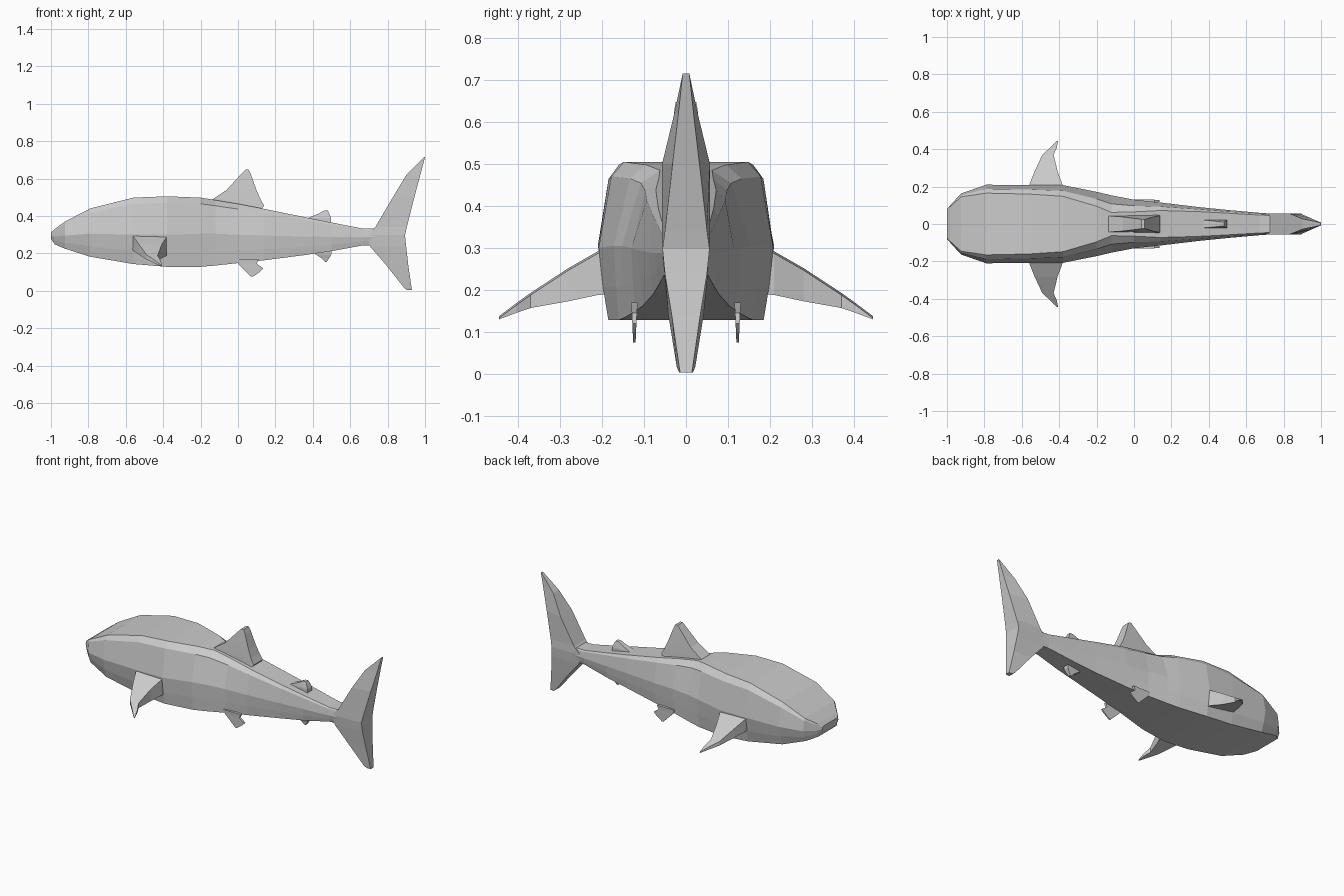
import bpy, bmesh


def loft(name, rings):
    """Skin a list of equal-length point rings and cap both ends."""
    bm = bmesh.new()
    loops = [[bm.verts.new(p) for p in r] for r in rings]
    n = len(loops[0])
    for a, b in zip(loops, loops[1:]):
        for i in range(n):
            j = (i + 1) % n
            bm.faces.new((a[i], a[j], b[j], b[i]))
    bm.faces.new(loops[0])
    bm.faces.new(loops[-1])
    bmesh.ops.recalc_face_normals(bm, faces=bm.faces)
    mesh = bpy.data.meshes.new(name)
    bm.to_mesh(mesh)
    bm.free()
    obj = bpy.data.objects.new(name, mesh)
    bpy.context.collection.objects.link(obj)
    return obj


def upright_fin(name, levels, y=0):
    """Fin stacked in z: (z, x_front, x_back, half_front, half_back)."""
    return loft(name, [[(x0, y - w0, z), (x1, y - w1, z), (x1, y + w1, z), (x0, y + w0, z)]
                       for z, x0, x1, w0, w1 in levels])


# Body: x, top z, bottom z, widest z, half widths at top, middle, bottom
stations = [
    (-1.00, 0.312, 0.278, 0.295, 0.070, 0.080, 0.065),
    (-0.98, 0.330, 0.248, 0.290, 0.095, 0.103, 0.090),
    (-0.925, 0.370, 0.225, 0.295, 0.145, 0.163, 0.140),
    (-0.79, 0.440, 0.182, 0.305, 0.165, 0.210, 0.175),
    (-0.56, 0.498, 0.143, 0.300, 0.160, 0.209, 0.185),
    (-0.38, 0.505, 0.128, 0.300, 0.148, 0.208, 0.185),
    (-0.20, 0.498, 0.128, 0.305, 0.095, 0.172, 0.160),
    (-0.12, 0.485, 0.135, 0.305, 0.062, 0.153, 0.145),
    (0.00, 0.465, 0.148, 0.300, 0.065, 0.130, 0.122),
    (0.14, 0.438, 0.163, 0.295, 0.072, 0.115, 0.102),
    (0.35, 0.395, 0.190, 0.290, 0.066, 0.090, 0.078),
    (0.50, 0.365, 0.212, 0.288, 0.058, 0.075, 0.065),
    (0.67, 0.332, 0.243, 0.288, 0.048, 0.060, 0.048),
    (0.74, 0.332, 0.243, 0.288, 0.045, 0.055, 0.045),
]
rings = []
for x, zt, zb, zm, wt, wm, wb in stations:
    half = [(wt, zt),
            (wt + (wm - wt) * 0.5, zt - (zt - zm) * 0.17),
            (wm, zm),
            (wm - (wm - wb) * 0.45, zm - (zm - zb) * 0.55),
            (wb, zb)]
    rings.append([(x, y, z) for y, z in half] + [(x, -y, z) for y, z in reversed(half)])
loft("body", rings)

# Tail fin
upright_fin("tail_fin", [
    (0.003, 0.905, 0.930, 0.016, 0.014),
    (0.016, 0.888, 0.928, 0.022, 0.016),
    (0.140, 0.790, 0.910, 0.042, 0.034),
    (0.238, 0.705, 0.899, 0.052, 0.050),
    (0.298, 0.695, 0.893, 0.056, 0.056),
    (0.342, 0.735, 0.903, 0.057, 0.050),
    (0.500, 0.828, 0.943, 0.057, 0.032),
    (0.620, 0.900, 0.975, 0.028, 0.018),
    (0.715, 0.996, 1.000, 0.008, 0.008)])

# Dorsal fins
upright_fin("dorsal_fin", [
    (0.430, -0.17, 0.12, 0.045, 0.050),
    (0.455, -0.16, 0.140, 0.045, 0.045),
    (0.490, -0.135, 0.120, 0.043, 0.042),
    (0.540, -0.060, 0.098, 0.038, 0.037),
    (0.625, 0.018, 0.068, 0.028, 0.028),
    (0.648, 0.040, 0.057, 0.025, 0.025)])
upright_fin("second_dorsal_fin", [
    (0.350, 0.350, 0.495, 0.020, 0.022),
    (0.390, 0.375, 0.497, 0.020, 0.022),
    (0.412, 0.430, 0.488, 0.016, 0.016),
    (0.428, 0.460, 0.480, 0.012, 0.012)])

# Anal fin
upright_fin("anal_fin", [
    (0.225, 0.385, 0.500, 0.020, 0.020),
    (0.195, 0.415, 0.500, 0.018, 0.018),
    (0.175, 0.445, 0.488, 0.012, 0.012),
    (0.155, 0.465, 0.475, 0.008, 0.008)])

# Paired pelvic and pectoral fins
for side, s in (("left", -1), ("right", 1)):
    upright_fin(side + "_pelvic_fin", [
        (0.170, -0.010, 0.110, 0.008, 0.008),
        (0.145, 0.000, 0.100, 0.006, 0.006),
        (0.120, 0.025, 0.135, 0.005, 0.005),
        (0.100, 0.045, 0.115, 0.004, 0.004),
        (0.075, 0.070, 0.080, 0.003, 0.003)], y=s * 0.123)
    # y, front x, back x, top z, bottom z at front and back
    span = [(0.180, -0.568, -0.380, 0.298, 0.220, 0.190),
            (0.210, -0.560, -0.382, 0.292, 0.215, 0.188),
            (0.280, -0.532, -0.408, 0.252, 0.195, 0.173),
            (0.370, -0.490, -0.430, 0.193, 0.168, 0.157),
            (0.405, -0.452, -0.414, 0.168, 0.150, 0.145),
            (0.445, -0.412, -0.405, 0.138, 0.131, 0.130)]
    loft(side + "_pectoral_fin", [
        [(x0, s * y, zt), (x1, s * y, zt - 0.005), (x1, s * y, zb), (x0, s * y, za)]
        for y, x0, x1, zt, za, zb in span])
